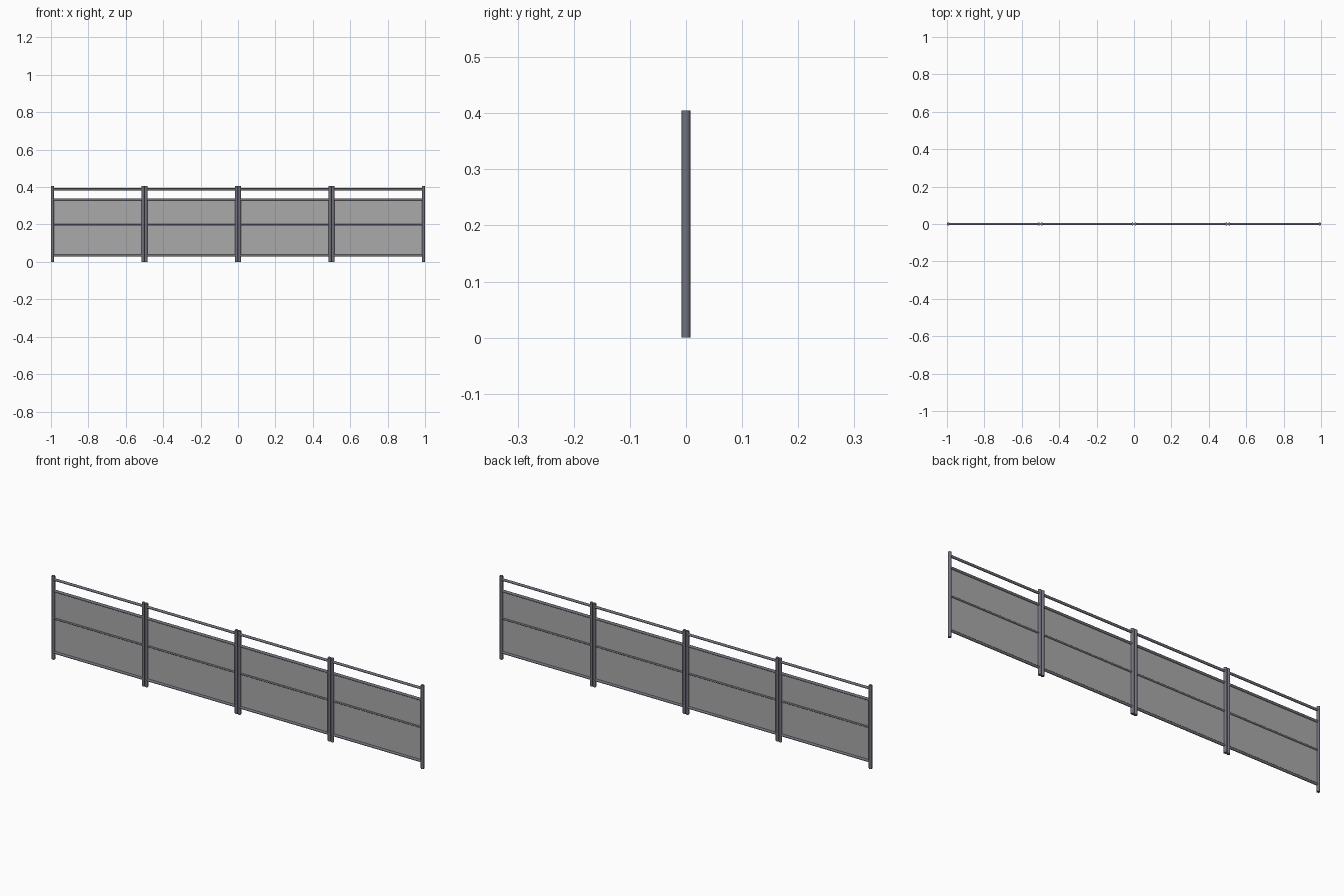
import bpy, math

if "Cube" in bpy.data.objects:
    bpy.data.objects.remove(bpy.data.objects["Cube"])

PITCH = 0.5      # width of one fence section
HEIGHT = 0.405
POST_R = 0.0078

steel = bpy.data.materials.new("painted_steel")
steel.diffuse_color = (0.17, 0.17, 0.21, 1)
steel.use_nodes = True
steel.node_tree.nodes["Principled BSDF"].inputs["Base Color"].default_value = steel.diffuse_color
infill = bpy.data.materials.new("grey_infill")
infill.diffuse_color = (0.4, 0.4, 0.4, 1)
infill.use_nodes = True
infill.node_tree.nodes["Principled BSDF"].inputs["Base Color"].default_value = infill.diffuse_color


def tube(name, radius, length, location, along_x=False):
    rot = (0, math.pi / 2, 0) if along_x else (0, 0, 0)
    bpy.ops.mesh.primitive_cylinder_add(vertices=12, radius=radius, depth=length,
                                        location=location, rotation=rot)
    ob = bpy.context.object
    ob.name = name
    ob.data.materials.append(steel)
    bpy.ops.object.shade_smooth_by_angle(angle=math.radians(40))
    return ob


# rail heights and radii
RAILS = {"top_rail": (0.388, 0.006), "upper_rail": (0.333, 0.006),
         "middle_rail": (0.198, 0.0042), "bottom_rail": (0.034, 0.006)}

for i in range(4):
    cx = (i - 1.5) * PITCH
    half = PITCH / 2 - POST_R - 0.0002

    # pair of posts
    for side, s in (("left", -1), ("right", 1)):
        tube(f"{side}_post_{i + 1}", POST_R, HEIGHT, (cx + s * half, 0, HEIGHT / 2))

    # horizontal rails between the posts
    for name, (z, r) in RAILS.items():
        tube(f"{name}_{i + 1}", r, 2 * half, (cx, 0, z), along_x=True)

    # thin infill sheet
    z0, z1 = RAILS["bottom_rail"][0], RAILS["upper_rail"][0]
    bpy.ops.mesh.primitive_plane_add(size=1, location=(cx, 0, (z0 + z1) / 2),
                                     rotation=(math.pi / 2, 0, 0))
    sheet = bpy.context.object
    sheet.name = f"infill_sheet_{i + 1}"
    sheet.scale = (2 * half, z1 - z0, 1)
    sheet.data.materials.append(infill)
